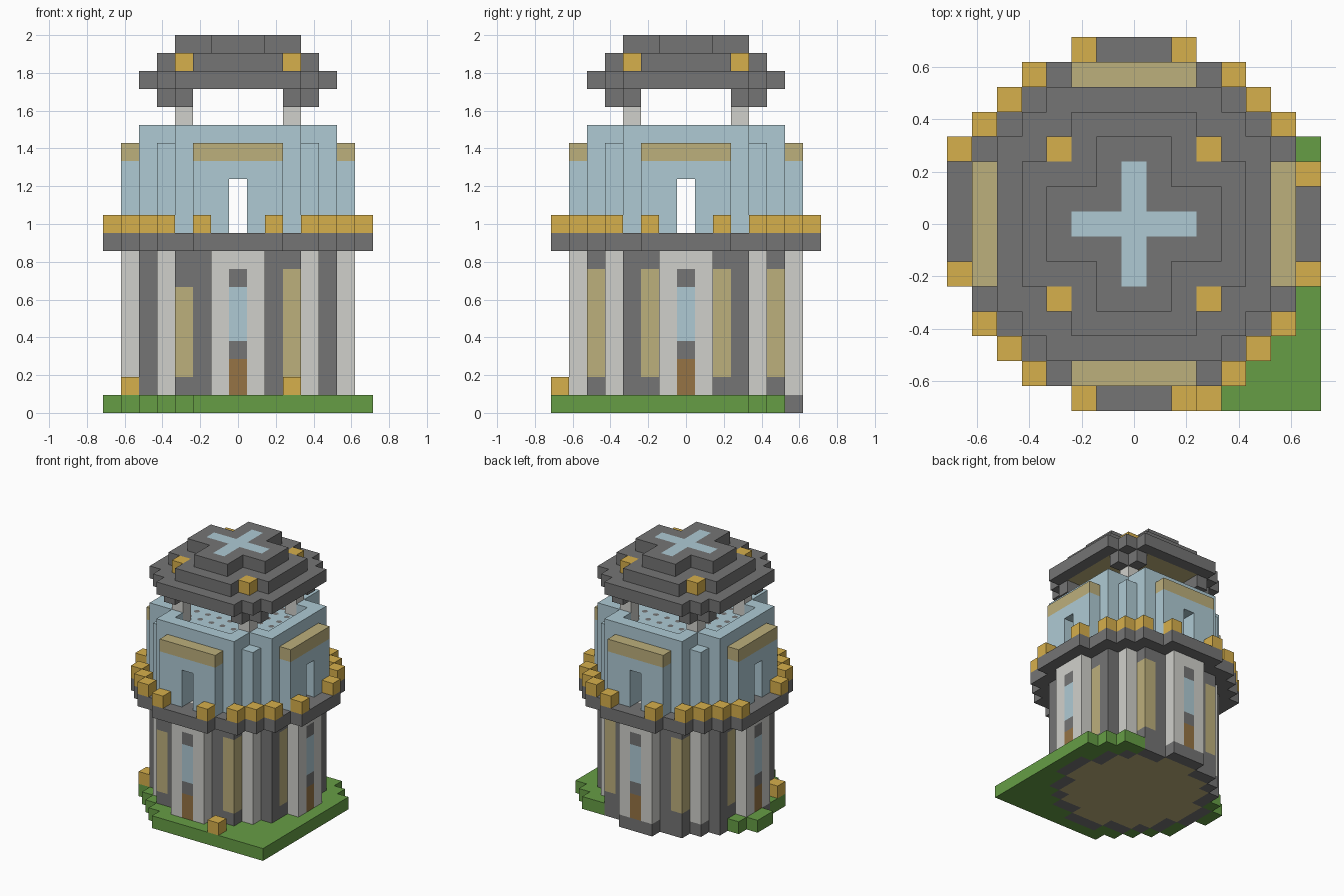
import bpy, bmesh
from mathutils import Matrix, Vector

cube = bpy.data.objects.get("Cube")
if cube:
    bpy.data.objects.remove(cube, do_unlink=True)

U = 2 / 21  # edge of one block


def srgb(*rgb):
    return tuple((c / 255) ** 2.2 for c in rgb) + (1.0,)


COLOURS = {
    "dark_stone": srgb(116, 116, 116),
    "light_stone": srgb(207, 207, 202),
    "pale_blue": srgb(173, 201, 211),
    "gold": srgb(213, 174, 77),
    "tan": srgb(187, 174, 123),
    "grass_green": srgb(102, 156, 71),
    "door_brown": srgb(149, 115, 70),
}
MATS = {}
for name, col in COLOURS.items():
    m = bpy.data.materials.new(name)
    m.use_nodes = True
    m.diffuse_color = col
    bsdf = m.node_tree.nodes["Principled BSDF"]
    bsdf.inputs["Base Color"].default_value = col
    bsdf.inputs["Roughness"].default_value = 0.9
    MATS[name] = m

PARTS = {}     # part -> {cell: colour}
FILLED = set()


def put(part, cells, z0, z1, colour):
    """Stack plan cells from layer z0 to z1; later calls recolour a part's blocks."""
    for x, y in cells:
        for z in range(z0, z1 + 1):
            PARTS.setdefault(part, {})[x, y, z] = colour
            FILLED.add((x, y, z))


def plan(rule):
    """Plan cells whose larger and smaller absolute coordinates satisfy a rule."""
    r = range(-7, 8)
    return {(x, y) for x in r for y in r
            if rule(max(abs(x), abs(y)), min(abs(x), abs(y)))}


def mirror(*cells):
    return {(sx * x, sy * y) for x, y in cells for sx in (1, -1) for sy in (1, -1)}


def turn(*cells):
    return mirror(*cells) | mirror(*[(y, x) for x, y in cells])


def inner(cells):
    return {(x, y) for x, y in cells
            if {(x + 1, y), (x - 1, y), (x, y + 1), (x, y - 1)} <= cells}


# Tower shaft with light buttresses, tan strips, doors and windows
shaft = plan(lambda a, b: (a == 6 and b <= 1) or (a <= 5 and a + b <= 8))
put("foundation", shaft, 0, 0, "dark_stone")
put("foundation", inner(shaft), 0, 0, "tan")
put("tower_shaft", shaft, 1, 8, "dark_stone")
put("tower_shaft", plan(lambda a, b: a == 6 and b <= 1 or a == b == 4) & shaft,
    1, 8, "light_stone")
put("tower_shaft", mirror((3, 5), (5, 2)), 2, 7, "tan")
put("tower_shaft", [(-3, -5)], 7, 7, "dark_stone")
portal = turn((6, 0))
put("tower_shaft", portal, 1, 2, "door_brown")
put("tower_shaft", portal, 3, 7, "dark_stone")
put("tower_shaft", portal, 4, 6, "pale_blue")

# Lawn, squared off at one corner and stepped elsewhere
lawn = set()
for y in range(-7, 4):
    left = -9 - y if y < -3 else -6
    lawn |= {(x, y) for x in range(left, 8) if x > 0 or y < -1}
lawn |= {(4, 5), (5, 5), (5, 4), (6, 4), (-6, 2), (-7, 1), (-7, 0)}
put("lawn", lawn - shaft, 0, 0, "grass_green")
put("lawn_gold_blocks", [(3, -7), (-6, -3)], 1, 1, "gold")

# Balcony ledge with gold blocks around its rim
ledge = plan(lambda a, b: (a == 7 and b <= 2) or (a == 6 and b <= 4) or a <= 5)
put("balcony", ledge | {(-7, 3)}, 9, 9, "dark_stone")
put("balcony", plan(lambda a, b: a <= 5 and a + b <= 7), 9, 9, "light_stone")
gold = turn((2, 7), (4, 6), (5, 5))
put("balcony_gold_blocks", gold - {(-7, 2)} | {(-7, 3)}, 10, 10, "gold")

# Blue upper storey: walls, corner pillars, outer panels with tan caps
openings = turn((5, 0), (6, 0))
walls = plan(lambda a, b: a == 5 and b <= 3)
panels = plan(lambda a, b: a == 6 and b <= 2)
put("upper_walls", (walls | turn((3, 4))) - openings, 10, 15, "pale_blue")
put("upper_walls", walls & openings, 13, 15, "pale_blue")
put("corner_pillars", mirror((4, 4)), 10, 14, "pale_blue")
put("wall_panels", panels - openings, 10, 13, "pale_blue")
put("wall_panels", panels & openings, 13, 13, "pale_blue")
put("wall_panels", panels, 14, 14, "tan")
ceiling = plan(lambda a, b: a <= 4 and a + b <= 6)
put("upper_ceiling", ceiling, 14, 14, "pale_blue")

# Posts, brackets and stepped roof
posts = mirror((3, 3))
put("roof_posts", posts, 10, 16, "light_stone")
put("roof_brackets", turn((3, 3), (3, 4)), 17, 17, "dark_stone")
eaves = plan(lambda a, b: a <= 5 and a + b <= 8)
put("roof", eaves, 18, 18, "dark_stone")
put("roof", plan(lambda a, b: a <= 4 and b <= 2), 18, 18, "tan")
put("roof", plan(lambda a, b: a <= 4 and b <= 2), 19, 19, "dark_stone")
put("roof", plan(lambda a, b: a <= 3 and b <= 1), 20, 20, "dark_stone")
put("roof", plan(lambda a, b: a <= 2 and b == 0), 20, 20, "pale_blue")
put("roof_gold_blocks", posts, 19, 19, "gold")


def finish(part, bm, slots):
    mesh = bpy.data.meshes.new(part)
    bm.to_mesh(mesh)
    bm.free()
    for s in slots:
        mesh.materials.append(MATS[s])
    bpy.context.collection.objects.link(bpy.data.objects.new(part, mesh))


def build(part, cells):
    """Make one mesh from the exposed sides of a part's blocks."""
    bm = bmesh.new()
    slots = sorted(set(cells.values()))
    for cell, colour in cells.items():
        centre = Vector(cell)
        for axis in range(3):
            for sign in (1, -1):
                n = Vector((0, 0, 0))
                n[axis] = sign
                if tuple(int(v) for v in centre + n) in FILLED:
                    continue
                s = Vector((0, 0, 0))
                s[(axis + 1) % 3] = 1
                t = n.cross(s)
                corners = [centre + (n + s * i + t * j) / 2
                           for i, j in ((-1, -1), (1, -1), (1, 1), (-1, 1))]
                f = bm.faces.new([bm.verts.new((c + Vector((0, 0, 0.5))) * U)
                                  for c in corners])
                f.material_index = slots.index(colour)
    bmesh.ops.remove_doubles(bm, verts=bm.verts, dist=0.001)
    finish(part, bm, slots)


for part, cells in PARTS.items():
    build(part, cells)

# Thin grey spots on the ceiling slab under the roof
spots = bmesh.new()
for x, y in sorted(ceiling):
    bmesh.ops.create_circle(spots, cap_ends=True, segments=8, radius=0.022,
                            matrix=Matrix.Translation((x * U, y * U, 15 * U + 0.002)))
finish("ceiling_spots", spots, ["dark_stone"])
